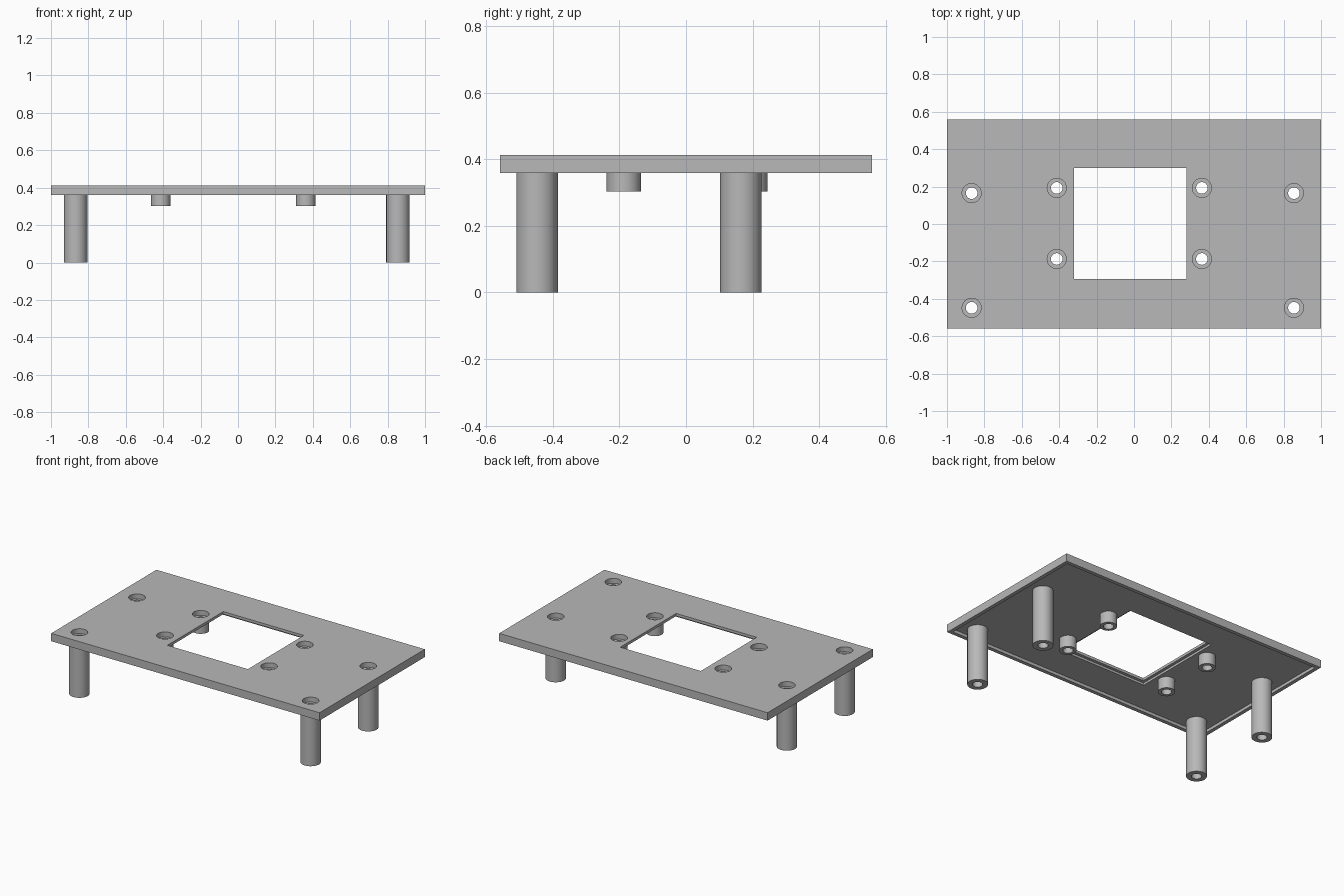
import bpy, bmesh, math

cube = bpy.data.objects.get("Cube")
if cube:
    bpy.data.objects.remove(cube, do_unlink=True)

grey = bpy.data.materials.new("plain grey")
grey.use_nodes = True
grey.diffuse_color = (0.48, 0.48, 0.48, 1)
grey.node_tree.nodes["Principled BSDF"].inputs["Base Color"].default_value = (0.48, 0.48, 0.48, 1)

# Main dimensions
HX, HY = 1.0, 0.56
BOTTOM, SHEET, TOP = 0.36, 0.38, 0.413
RIM, LEDGE = 0.025, 0.02
WINDOW = (-0.32, 0.28, -0.295, 0.30)
BORE, HOLE = 0.051, 0.031
LEG_X, LEG_Y, LEG_R = (-0.868, 0.855), (-0.448, 0.165), 0.0625
STUD_X, STUD_Y, STUD_R = (-0.413, 0.363), (-0.187, 0.193), 0.052


def finish(name, bm):
    bmesh.ops.recalc_face_normals(bm, faces=bm.faces)
    mesh = bpy.data.meshes.new(name)
    bm.to_mesh(mesh)
    bm.free()
    mesh.materials.append(grey)
    obj = bpy.data.objects.new(name, mesh)
    bpy.context.collection.objects.link(obj)
    return obj


def box(name, x0, x1, y0, y1, z0, z1):
    bm = bmesh.new()
    bmesh.ops.create_cube(bm, size=1)
    for v in bm.verts:
        v.co.x = x1 if v.co.x > 0 else x0
        v.co.y = y1 if v.co.y > 0 else y0
        v.co.z = z1 if v.co.z > 0 else z0
    return finish(name, bm)


def tube(name, x, y, z0, z1, outer, inner):
    """Upright round post; an inner radius of zero makes it solid."""
    bm = bmesh.new()
    profile = [(inner, z0), (outer, z0), (outer, z1), (inner, z1)]
    verts = [bm.verts.new((r, 0, z)) for r, z in profile]
    edges = [bm.edges.new((verts[i], verts[(i + 1) % 4])) for i in range(4)]
    bmesh.ops.spin(bm, geom=verts + edges, cent=(0, 0, 0), axis=(0, 0, 1),
                   angle=math.tau, steps=48)
    bmesh.ops.remove_doubles(bm, verts=bm.verts, dist=0.0001)
    bmesh.ops.translate(bm, verts=bm.verts, vec=(x, y, 0))
    return finish(name, bm)


def cylinder(name, x, y, z0, z1, radius):
    bm = bmesh.new()
    bmesh.ops.create_cone(bm, cap_ends=True, segments=48, radius1=radius,
                          radius2=radius, depth=z1 - z0)
    bmesh.ops.translate(bm, verts=bm.verts, vec=(x, y, (z0 + z1) / 2))
    return finish(name, bm)


def smooth(obj):
    bpy.ops.object.select_all(action="DESELECT")
    obj.select_set(True)
    bpy.context.view_layer.objects.active = obj
    bpy.ops.object.shade_smooth_by_angle(angle=math.radians(30))


# Cover plate with hollow underside, stepped window and screw holes
plate = box("cover_plate", -HX, HX, -HY, HY, BOTTOM, TOP)
x0, x1, y0, y1 = WINDOW
cutters = [
    box("underside_cutter", RIM - HX, HX - RIM, RIM - HY, HY - RIM, BOTTOM - 0.1, SHEET),
    box("window_cutter", x0, x1, y0, y1, BOTTOM - 0.2, TOP + 0.1),
    box("ledge_cutter", x0 - LEDGE, x1 + LEDGE, y0 - LEDGE, y1 + LEDGE,
        BOTTOM - 0.15, SHEET + 0.015),
]
leg_spots = [(x, y) for x in LEG_X for y in LEG_Y]
stud_spots = [(x, y) for x in STUD_X for y in STUD_Y]
for x, y in leg_spots + stud_spots:
    cutters.append(cylinder("bore_cutter", x, y, BOTTOM - 0.05, TOP + 0.05, BORE))

for cutter in cutters:
    cutter.hide_render = True
    mod = plate.modifiers.new("cut", "BOOLEAN")
    mod.operation = "DIFFERENCE"
    mod.solver = "EXACT"
    mod.object = cutter

# Bake the cuts and drop the cutters
graph = bpy.context.evaluated_depsgraph_get()
baked = bpy.data.meshes.new_from_object(plate.evaluated_get(graph))
plate.modifiers.clear()
plate.data = baked
for cutter in cutters:
    bpy.data.objects.remove(cutter, do_unlink=True)
smooth(plate)

# Long legs and short studs, each with a screw hole
for spots, name, z0, radius in ((leg_spots, "leg", 0.0, LEG_R),
                                (stud_spots, "stud", 0.303, STUD_R)):
    for x, y in spots:
        label = ("front" if y < 0 else "back") + ("_left_" if x > 0 else "_right_") + name
        smooth(tube(label, x, y, z0, SHEET, radius, HOLE))
